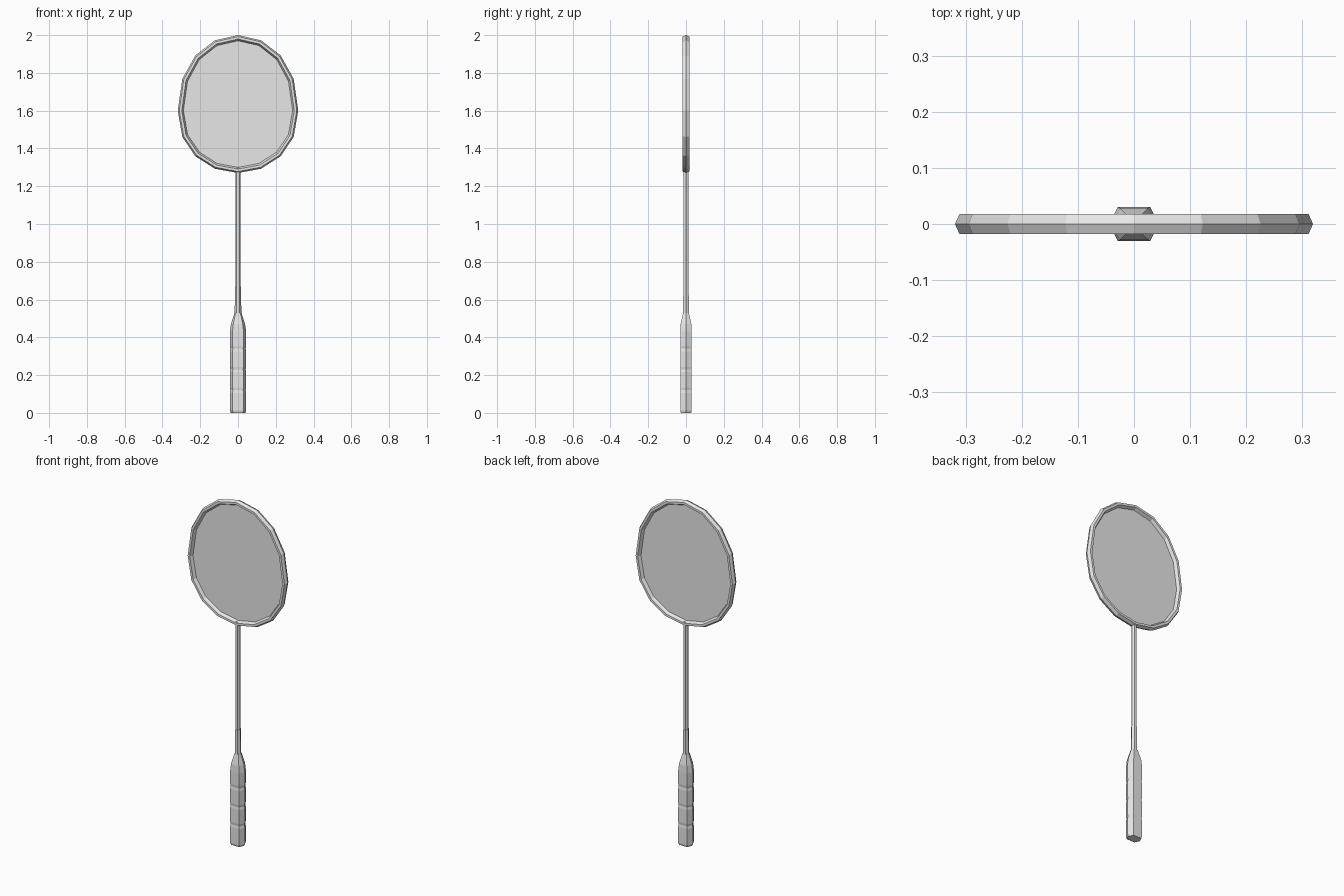
import bpy, bmesh, math

cube = bpy.data.objects.get("Cube")
if cube:
    bpy.data.objects.remove(cube, do_unlink=True)

GREY = (0.8, 0.8, 0.8, 1.0)
grey = bpy.data.materials.new("plain_grey")
grey.use_nodes = True
grey.diffuse_color = GREY
grey.node_tree.nodes["Principled BSDF"].inputs["Base Color"].default_value = GREY


def loft(name, rings, closed=False):
    """Skin a list of equal-sized point rings; cap the ends or join them up."""
    bm = bmesh.new()
    loops = [[bm.verts.new(p) for p in ring] for ring in rings]
    n = len(loops[0])
    pairs = list(zip(loops, loops[1:]))
    if closed:
        pairs.append((loops[-1], loops[0]))
    else:
        bm.faces.new(loops[0])
        if len(loops) > 1:
            bm.faces.new(loops[-1])
    for a, b in pairs:
        for i in range(n):
            j = (i + 1) % n
            bm.faces.new((a[i], a[j], b[j], b[i]))
    bmesh.ops.recalc_face_normals(bm, faces=bm.faces)
    mesh = bpy.data.meshes.new(name)
    bm.to_mesh(mesh)
    bm.free()
    mesh.materials.append(grey)
    obj = bpy.data.objects.new(name, mesh)
    bpy.context.collection.objects.link(obj)
    return obj


def hexagon(z, half_x, half_y, flat):
    """Six-sided section with points at the sides and flats front and back."""
    f = half_x * flat
    return [(half_x, 0, z), (f, half_y, z), (-f, half_y, z),
            (-half_x, 0, z), (-f, -half_y, z), (f, -half_y, z)]


def head_ring(inset, y, sides=16):
    """Egg-shaped outline of the head, pulled in by inset."""
    ring = []
    for i in range(sides):
        a = math.tau * i / sides
        c = math.cos(a)
        height = 0.4 if c > 0 else 0.33
        z = math.copysign(abs(c) ** 0.9, c) * (height - inset)
        ring.append((math.sin(a) * (0.319 - inset), y, 1.6 + z))
    return ring


# Head frame with a six-sided section
section = [(0, 0), (0.008, 0.018), (0.021, 0.018),
           (0.03, 0), (0.021, -0.018), (0.008, -0.018)]
loft("head_frame", [head_ring(inset, y) for inset, y in section], closed=True)

# String bed, a single flat sheet
loft("string_bed", [head_ring(0.028, 0)])

# Shaft and the collar above the grip
loft("shaft", [hexagon(z, 0.014, 0.0125, 0.5) for z in (0.5, 1.297)])
loft("collar", [hexagon(0.5, 0.018, 0.016, 0.5), hexagon(0.67, 0.016, 0.014, 0.5)])

# Grip: four padded segments with shallow grooves, then a taper
profile = [(0, 0.9), (0.012, 1)]
for groove in (0.12, 0.23, 0.34):
    profile += [(groove - 0.014, 1), (groove, 0.93), (groove + 0.014, 1)]
profile += [(0.43, 1), (0.47, 0.86), (0.53, 0.42)]
loft("grip", [hexagon(z, 0.0435 * s, 0.0304 * min(1, s + 0.08 * (s < 0.9)), 0.67)
              for z, s in profile])
